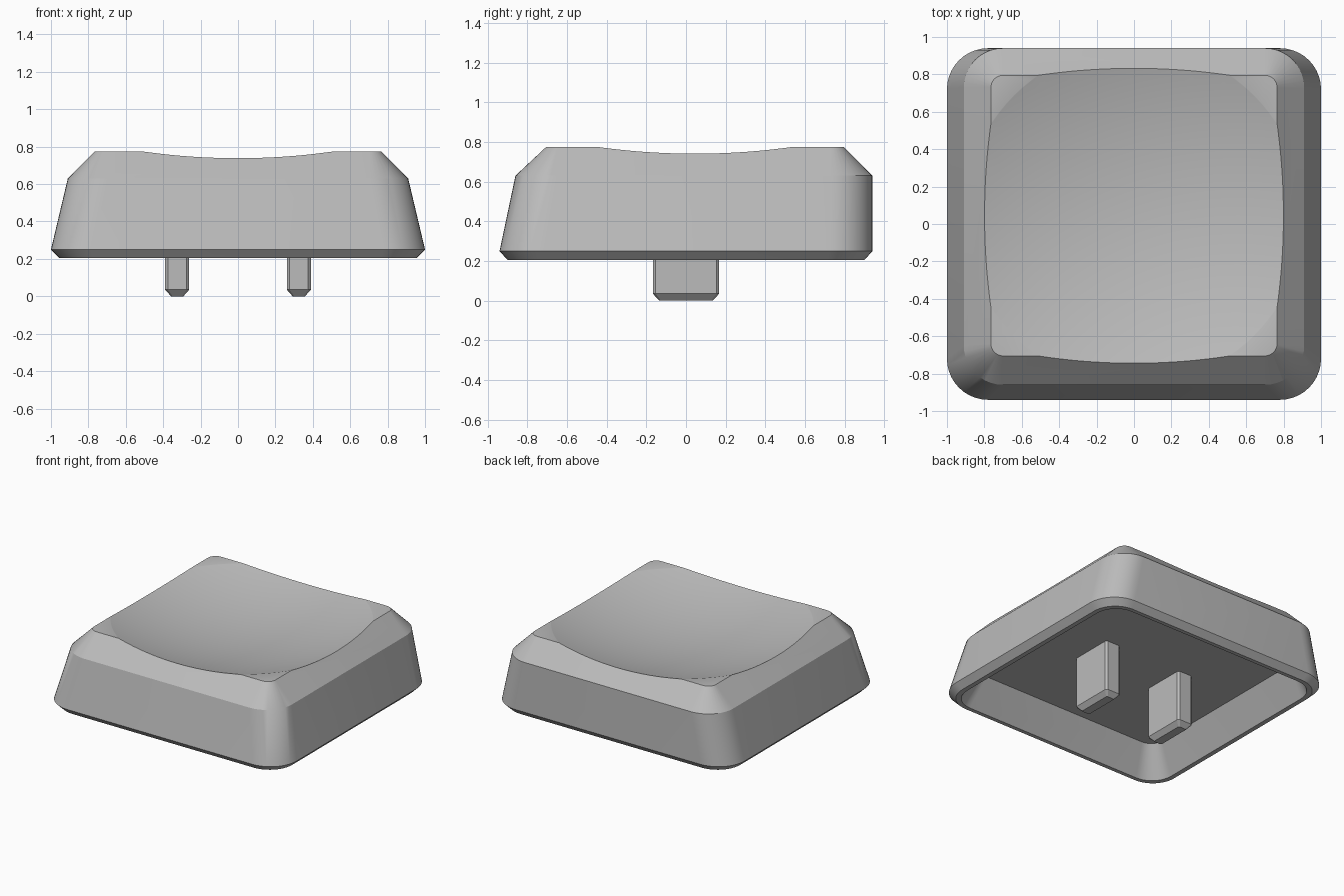
import bpy, bmesh
from math import sin, cos, pi, radians

if "Cube" in bpy.data.objects:
    bpy.data.objects.remove(bpy.data.objects["Cube"])

GREY = (0.5, 0.5, 0.5, 1)
grey = bpy.data.materials.new("plain grey")
grey.use_nodes = True
grey.diffuse_color = GREY
grey.node_tree.nodes["Principled BSDF"].inputs["Base Color"].default_value = GREY


def ring(bm, z, x0, x1, y0, y1, r, steps):
    """Rounded rectangle of vertices at height z."""
    corners = [(x1 - r, y1 - r), (x0 + r, y1 - r), (x0 + r, y0 + r), (x1 - r, y0 + r)]
    return [bm.verts.new((cx + r * cos((q + i / steps) * pi / 2),
                          cy + r * sin((q + i / steps) * pi / 2), z))
            for q, (cx, cy) in enumerate(corners) for i in range(steps + 1)]


def loft(name, sections, steps):
    """Closed solid through a stack of rounded rectangles."""
    bm = bmesh.new()
    rings = [ring(bm, *s, steps) for s in sections]
    n = len(rings[0])
    for a, b in zip(rings, rings[1:]):
        for i in range(n):
            j = (i + 1) % n
            bm.faces.new((a[i], a[j], b[j], b[i]))
    bm.faces.new(rings[0][::-1])
    bm.faces.new(rings[-1])
    bmesh.ops.recalc_face_normals(bm, faces=bm.faces)
    mesh = bpy.data.meshes.new(name)
    bm.to_mesh(mesh)
    bm.free()
    mesh.materials.append(grey)
    obj = bpy.data.objects.new(name, mesh)
    bpy.context.collection.objects.link(obj)
    return obj


def activate(obj):
    bpy.ops.object.select_all(action='DESELECT')
    obj.select_set(True)
    bpy.context.view_layer.objects.active = obj


# Cap shell: hollow ceiling, inner wall, rim, outer wall, top bevel
cap = loft("cap_shell", [
    (0.42, -0.80, 0.80, -0.75, 0.82, 0.10),
    (0.205, -0.92, 0.92, -0.87, 0.87, 0.17),
    (0.205, -0.955, 0.955, -0.90, 0.90, 0.19),
    (0.25, -1.00, 1.00, -0.94, 0.94, 0.22),
    (0.63, -0.91, 0.91, -0.86, 0.94, 0.21),
    (0.775, -0.765, 0.765, -0.705, 0.795, 0.065),
], 10)

# Spherical dish scooped out of the top
bpy.ops.mesh.primitive_uv_sphere_add(segments=96, ring_count=128, radius=2.887,
                                     location=(0, 0.045, 3.515))
scoop = bpy.context.object
scoop.name = "dish_cutter"
scoop.hide_render = True
scoop.data.materials.append(grey)
activate(cap)
cut = cap.modifiers.new("dish", 'BOOLEAN')
cut.operation = 'DIFFERENCE'
cut.solver = 'EXACT'
cut.object = scoop
bpy.ops.object.modifier_apply(modifier=cut.name)
bpy.data.objects.remove(scoop)
bpy.ops.object.shade_smooth_by_angle(angle=radians(30))

# Two bevelled mounting prongs underneath
for side, x in (("left", 0.325), ("right", -0.325)):
    loft(side + "_prong", [
        (0, x - 0.033, x + 0.033, -0.135, 0.135, 0.008),
        (0.035, x - 0.064, x + 0.064, -0.167, 0.167, 0.014),
        (0.44, x - 0.064, x + 0.064, -0.167, 0.167, 0.014),
    ], 1)
